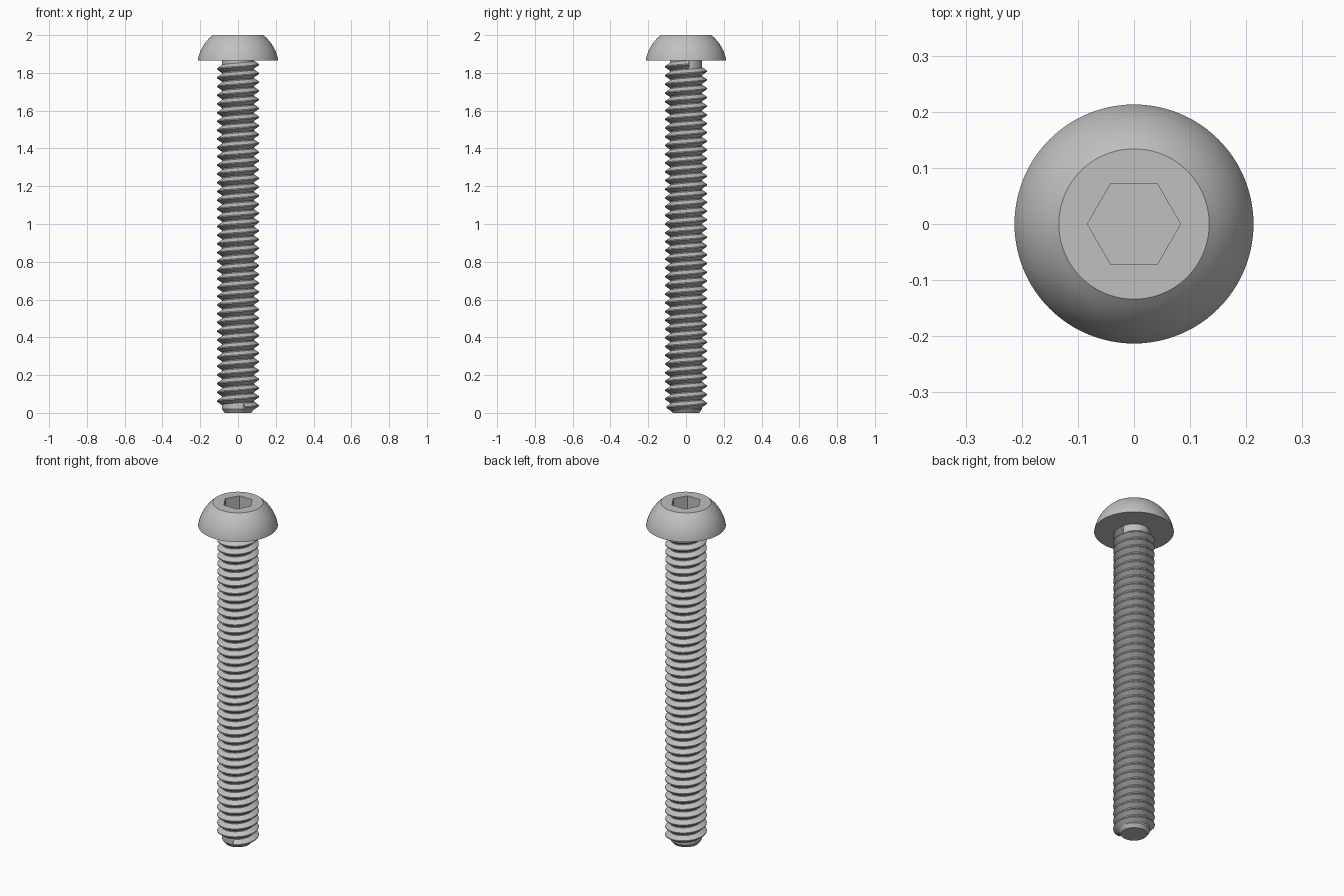
import bpy
import bmesh
from math import sin, cos, pi, radians, sqrt

default = bpy.data.objects.get("Cube")
if default:
    bpy.data.objects.remove(default, do_unlink=True)

SEGMENTS = 96
HEAD_BASE, TOP = 1.865, 2.0
HEAD_R, FLAT_R = 0.213, 0.134
HEX_R, HEX_DEPTH = 0.083, 0.08
CORE_R, CREST_R = 0.085, 0.111
TURNS, START_ANGLE = 39.22, radians(290)
START_Z, END_Z = 0.03, 1.845

steel = bpy.data.materials.new("steel grey")
steel.use_nodes = True
colour = (0.53, 0.53, 0.53, 1)
steel.diffuse_color = colour
steel.node_tree.nodes["Principled BSDF"].inputs["Base Color"].default_value = colour


def circle(r):
    return lambda a: r


def hexagon(r):
    # Corner radius r, with corners on the x axis
    return lambda a: r * cos(pi / 6) / cos(a % (pi / 3) - pi / 6)


def loft(name, sections, closed):
    """Skin a list of point loops; closed loops are capped at both ends."""
    bm = bmesh.new()
    rows = [[bm.verts.new(p) for p in section] for section in sections]
    for low, high in zip(rows, rows[1:]):
        n = len(low)
        for i in range(n if closed else n - 1):
            j = (i + 1) % n
            bm.faces.new((low[i], low[j], high[j], high[i]))
    bm.faces.new(rows[0])
    bm.faces.new(rows[-1])
    bmesh.ops.recalc_face_normals(bm, faces=bm.faces)
    mesh = bpy.data.meshes.new(name)
    bm.to_mesh(mesh)
    bm.free()
    mesh.materials.append(steel)
    obj = bpy.data.objects.new(name, mesh)
    bpy.context.collection.objects.link(obj)
    bpy.ops.object.select_all(action="DESELECT")
    obj.select_set(True)
    bpy.context.view_layer.objects.active = obj
    bpy.ops.object.shade_smooth_by_angle(angle=radians(30))
    return obj


def ring(shape, z):
    angles = [2 * pi * i / SEGMENTS for i in range(SEGMENTS)]
    return [(shape(a) * cos(a), shape(a) * sin(a), z) for a in angles]


# Domed head: spherical side, flat top and sunken hexagonal socket
height = TOP - HEAD_BASE
lift = (HEAD_R**2 - FLAT_R**2 - height**2) / (2 * height)
dome_r = sqrt(HEAD_R**2 + lift**2)
head = []
for i in range(13):
    z = height * i / 12
    head.append(ring(circle(sqrt(dome_r**2 - (z + lift)**2)), HEAD_BASE + z))
head.append(ring(hexagon(HEX_R), TOP))
head.append(ring(hexagon(HEX_R), TOP - HEX_DEPTH))
loft("button_head", head, True)

# Plain core with a chamfered tip
loft("shank_core", [
    ring(circle(0.07), 0),
    ring(circle(CORE_R), 0.02),
    ring(circle(CORE_R), HEAD_BASE + 0.005),
], True)

# Right-handed V thread wound around the core, with blunt ends
pitch = (END_Z - START_Z) / TURNS
root, crest = pitch * 0.47, pitch * 0.06
profile = [(CORE_R - 0.002, -root), (CREST_R, -crest),
           (CREST_R, crest), (CORE_R - 0.002, root)]
steps = int(TURNS * 48)
sections = []
for i in range(steps + 1):
    t = i / steps
    a = START_ANGLE + 2 * pi * TURNS * t
    z = START_Z + (END_Z - START_Z) * t
    sections.append([(r * cos(a), r * sin(a), z + dz) for r, dz in profile])
loft("screw_thread", sections, True)
